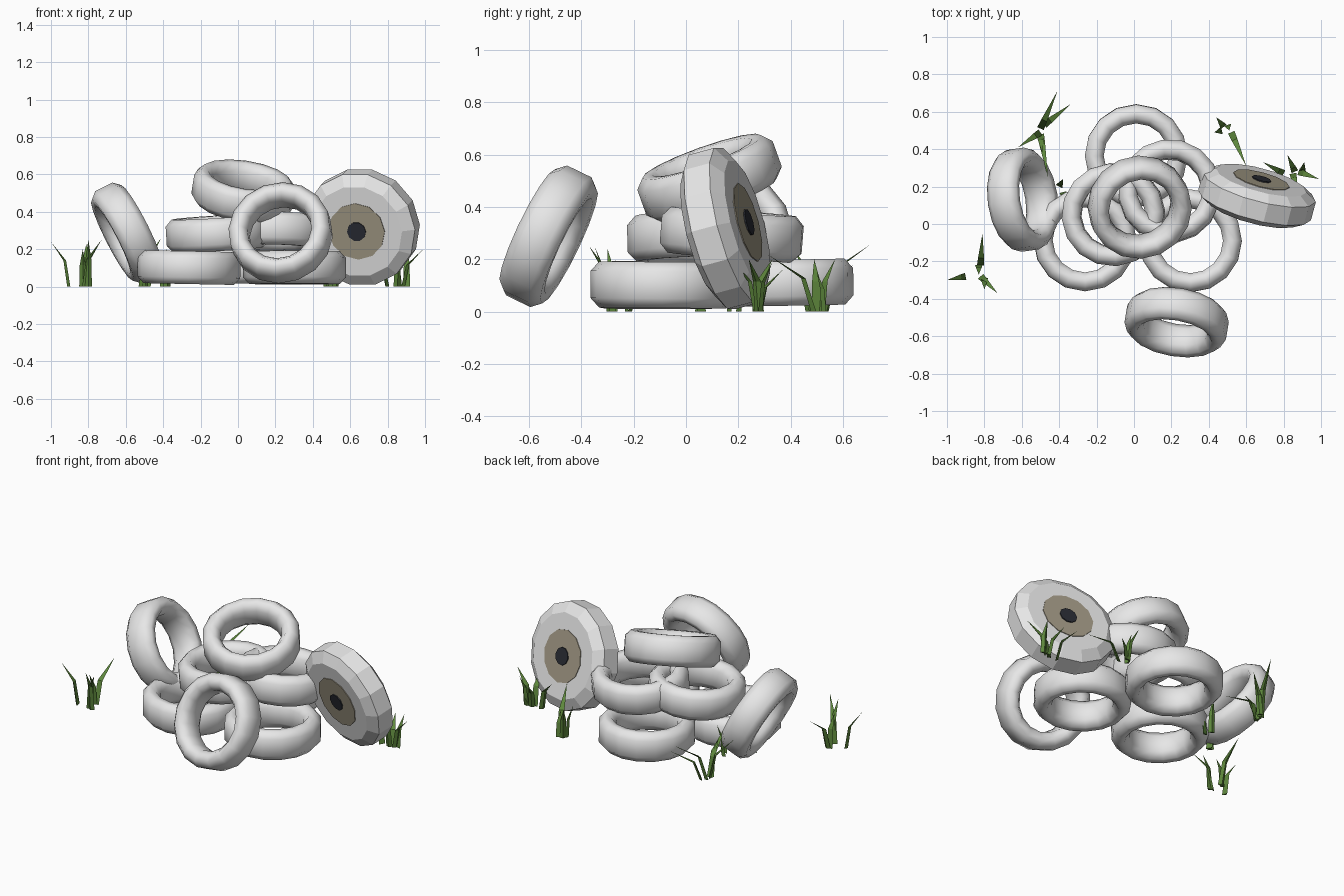
import bpy, bmesh, math
from mathutils import Vector

if "Cube" in bpy.data.objects:
    bpy.data.objects.remove(bpy.data.objects["Cube"])


def material(name, rgb):
    m = bpy.data.materials.new(name)
    m.diffuse_color = (*rgb, 1)
    m.use_nodes = True
    m.node_tree.nodes["Principled BSDF"].inputs["Base Color"].default_value = m.diffuse_color
    return m


RUBBER = material("pale_grey_rubber", (0.8, 0.8, 0.8))
HUB = material("khaki_hub", (0.36, 0.32, 0.235))
BLACK = material("black_axle", (0.022, 0.025, 0.034))
GREEN = material("grass_green", (0.11, 0.24, 0.045))


def finish(name, bm, mat, smooth=False):
    bmesh.ops.recalc_face_normals(bm, faces=bm.faces)
    me = bpy.data.meshes.new(name)
    bm.to_mesh(me)
    bm.free()
    me.materials.append(mat)
    ob = bpy.data.objects.new(name, me)
    bpy.context.collection.objects.link(ob)
    for p in me.polygons:
        p.use_smooth = smooth
    return ob


def place(ob, loc, axis):
    ob.location = loc
    ob.rotation_mode = 'QUATERNION'
    ob.rotation_quaternion = Vector(axis).to_track_quat('Z', 'Y')


def lathe(profile, n, closed):
    """Spin (radius, height) points round z; open profiles get end caps."""
    bm = bmesh.new()
    rings = []
    for r, h in profile:
        rings.append([bm.verts.new((r * math.cos(2 * math.pi * i / n),
                                    r * math.sin(2 * math.pi * i / n), h)) for i in range(n)])
    pairs = list(zip(rings, rings[1:]))
    if closed:
        pairs.append((rings[-1], rings[0]))
    else:
        bm.faces.new(rings[0])
        bm.faces.new(rings[-1])
    for a, b in pairs:
        for i in range(n):
            j = (i + 1) % n
            bm.faces.new((a[i], a[j], b[j], b[i]))
    return bm


# Tyres: rounded ring section, outer radius 0.275, width 0.18
half = [(0.275, 0.052), (0.242, 0.088), (0.203, 0.086), (0.174, 0.048)]
TYRE = half + [(r, -h) for r, h in reversed(half)]

tyres = {
    "ground_tyre_left": ((-0.262, -0.085, 0.102), (0.02, 0.0, 1)),
    "ground_tyre_right": ((0.302, -0.09, 0.102), (0, 0.01, 1)),
    "ground_tyre_back": ((0.012, 0.365, 0.11), (0, -0.02, 1)),
    "middle_tyre_left": ((-0.11, 0.05, 0.285), (-0.06, -0.03, 1)),
    "middle_tyre_right": ((0.19, 0.175, 0.295), (0.02, 0.08, 1)),
    "top_tyre": ((0.03, 0.09, 0.51), (0.16, -0.36, 1)),
    "leaning_tyre_left": ((-0.595, 0.13, 0.288), (0.88, 0.13, 0.45)),
    "leaning_tyre_front": ((0.228, -0.525, 0.288), (-0.15, -0.89, 0.43)),
}
for name, (loc, axis) in tyres.items():
    place(finish(name, lathe(TYRE, 16, True), RUBBER, True), loc, axis)

# Faceted wheel leaning on the pile, with a hub and axle cap on both sides
wheel_loc, wheel_axis = (0.658, 0.15, 0.318), (0.25, 0.93, 0.25)
parts = [
    ("wheel_tyre", [(0.25, -0.09), (0.312, -0.052), (0.312, 0.052), (0.25, 0.09)], 14, RUBBER),
    ("wheel_hub", [(0.155, -0.094), (0.155, 0.094)], 12, HUB),
    ("wheel_axle_cap", [(0.052, -0.1), (0.052, 0.1)], 10, BLACK),
]
for name, prof, n, mat in parts:
    place(finish(name, lathe(prof, n, False), mat), wheel_loc, wheel_axis)


def blade(bm, x, y, tx, ty, h, w=0.019):
    """Three-sided blade: upright stalk, a bend, then a pointed tip."""
    out = Vector((tx - x, ty - y, 0))
    side = Vector((-out.y, out.x, 0)).normalized()
    front = out.normalized()
    rings = []
    for t, z, k in ((0, 0, 1), (0.22, 0.58, 0.85)):
        c = Vector((x, y, h * z)) + out * t
        rings.append([bm.verts.new(c + side * w * k), bm.verts.new(c - side * w * k),
                      bm.verts.new(c + front * w * k * 0.7)])
    tip = bm.verts.new((tx, ty, h))
    a, b = rings
    bm.faces.new(a)
    for i in range(3):
        j = (i + 1) % 3
        bm.faces.new((a[i], a[j], b[j], b[i]))
        bm.faces.new((b[i], b[j], tip))


# Grass clumps: base x, y, tip x, y, height
clumps = {
    "grass_left_front": [(-0.90, -0.28, -1.0, -0.30, 0.24), (-0.82, -0.22, -0.81, -0.05, 0.23),
                         (-0.82, -0.28, -0.73, -0.37, 0.25), (-0.83, -0.22, -0.83, -0.27, 0.2),
                         (-0.80, -0.29, -0.80, -0.35, 0.25)],
    "grass_left_back": [(-0.50, 0.51, -0.41, 0.71, 0.26), (-0.48, 0.53, -0.34, 0.64, 0.18),
                        (-0.50, 0.49, -0.62, 0.41, 0.24), (-0.50, 0.48, -0.46, 0.25, 0.24),
                        (-0.50, 0.47, -0.49, 0.38, 0.2)],
    "grass_left_middle": [(-0.50, 0.06, -0.57, 0.02, 0.12), (-0.52, 0.05, -0.48, 0.08, 0.15),
                          (-0.40, 0.20, -0.38, 0.24, 0.2), (-0.38, 0.17, -0.37, 0.13, 0.15)],
    "grass_right_back": [(0.48, 0.52, 0.44, 0.57, 0.2), (0.50, 0.53, 0.51, 0.50, 0.15),
                         (0.47, 0.50, 0.43, 0.49, 0.2), (0.52, 0.49, 0.60, 0.31, 0.22)],
    "grass_right": [(0.80, 0.27, 0.69, 0.33, 0.2), (0.86, 0.28, 0.82, 0.37, 0.16),
                    (0.85, 0.27, 0.87, 0.17, 0.2), (0.88, 0.28, 0.99, 0.24, 0.2),
                    (0.90, 0.28, 0.91, 0.33, 0.19)],
}
for name, blades in clumps.items():
    bm = bmesh.new()
    for b in blades:
        blade(bm, *b)
    finish(name, bm, GREEN)
